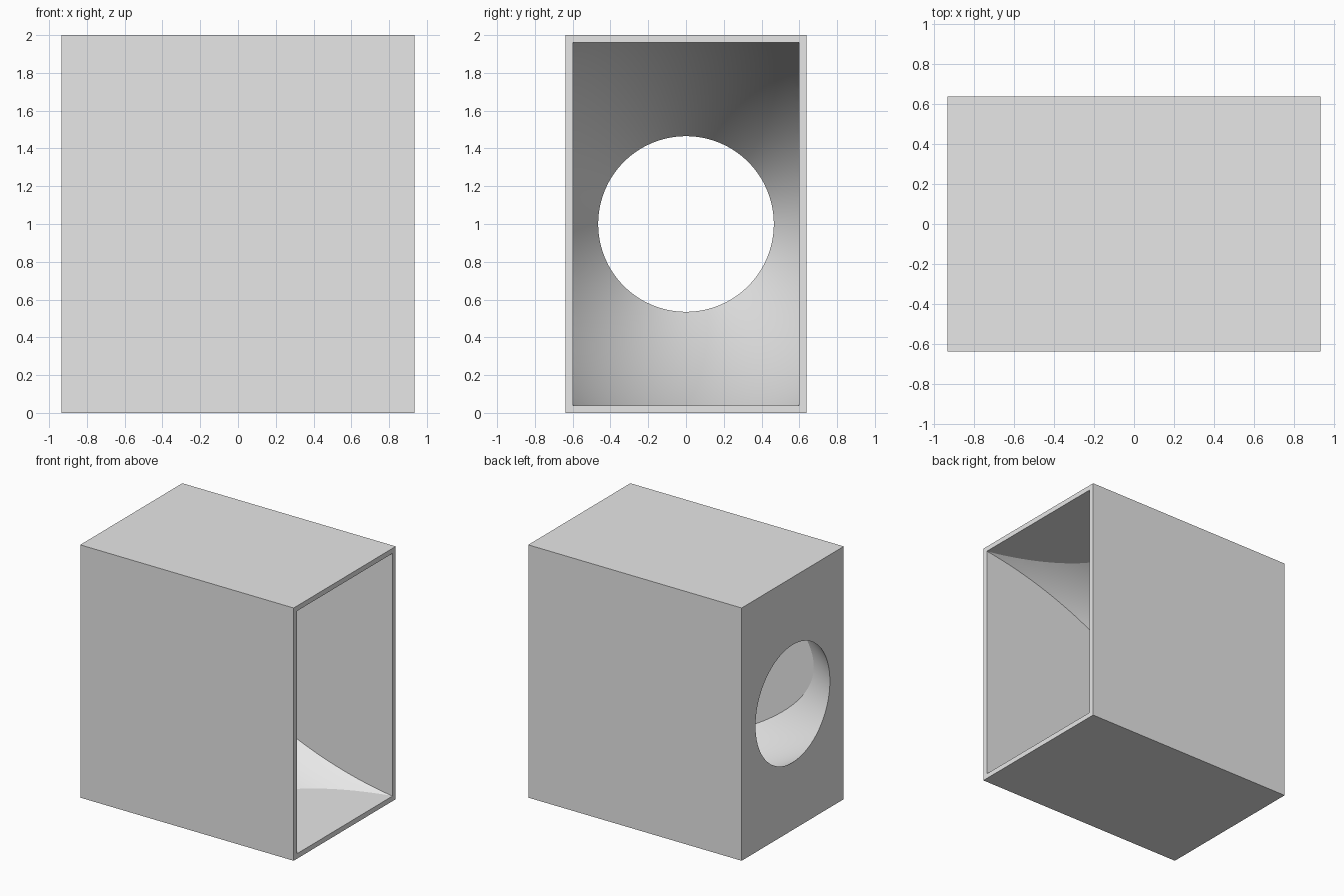
import bpy
import bmesh
from math import cos, sin, tau

cube = bpy.data.objects.get("Cube")
if cube:
    bpy.data.objects.remove(cube, do_unlink=True)

HALF_X, HALF_Y, HEIGHT, WALL = 0.934, 0.638, 2.0, 0.04
MID_Z = HEIGHT / 2
OVERLAP = 0.02

grey = bpy.data.materials.new("light grey")
grey.use_nodes = True
colour = (0.8, 0.8, 0.8, 1)
grey.diffuse_color = colour
grey.node_tree.nodes["Principled BSDF"].inputs["Base Color"].default_value = colour


def add_object(name, bm):
    bmesh.ops.recalc_face_normals(bm, faces=bm.faces)
    mesh = bpy.data.meshes.new(name)
    bm.to_mesh(mesh)
    bm.free()
    mesh.materials.append(grey)
    obj = bpy.data.objects.new(name, mesh)
    bpy.context.collection.objects.link(obj)
    return obj


def box(name, half_x, half_y, half_z):
    bm = bmesh.new()
    bmesh.ops.create_cube(bm, size=2)
    for v in bm.verts:
        v.co = (v.co.x * half_x, v.co.y * half_y, v.co.z * half_z + MID_Z)
    return add_object(name, bm)


def horn_radius(x):
    return 0.911 + 0.357 * x - 0.129 * x * x


def horn(name, rows=40, sides=128):
    """Solid of revolution about the x axis, flaring from the round hole."""
    bm = bmesh.new()
    end = HALF_X + OVERLAP
    rings = []
    for i in range(rows + 1):
        x = -end + 2 * end * i / rows
        r = horn_radius(x)
        rings.append([bm.verts.new((x, r * cos(tau * j / sides),
                                    MID_Z + r * sin(tau * j / sides)))
                      for j in range(sides)])
    for a, b in zip(rings, rings[1:]):
        for j in range(sides):
            k = (j + 1) % sides
            bm.faces.new((a[j], a[k], b[k], b[j])).smooth = True
    bm.faces.new(rings[0])
    bm.faces.new(rings[-1])
    return add_object(name, bm)


def combine(target, tool, operation):
    mod = target.modifiers.new(operation.lower(), "BOOLEAN")
    mod.operation, mod.solver, mod.object = operation, "EXACT", tool
    bpy.context.view_layer.objects.active = target
    bpy.ops.object.modifier_apply(modifier=mod.name)
    bpy.data.objects.remove(tool, do_unlink=True)


# Horn-shaped cavity, trimmed by the inner faces of the four walls
cavity = horn("cavity")
trim = box("cavity_trim", HALF_X + 2 * OVERLAP, HALF_Y - WALL, MID_Z - WALL)
combine(cavity, trim, "INTERSECT")

# Rectangular housing, open on one side with a round hole in the other
housing = box("horn_housing", HALF_X, HALF_Y, MID_Z)
combine(housing, cavity, "DIFFERENCE")
